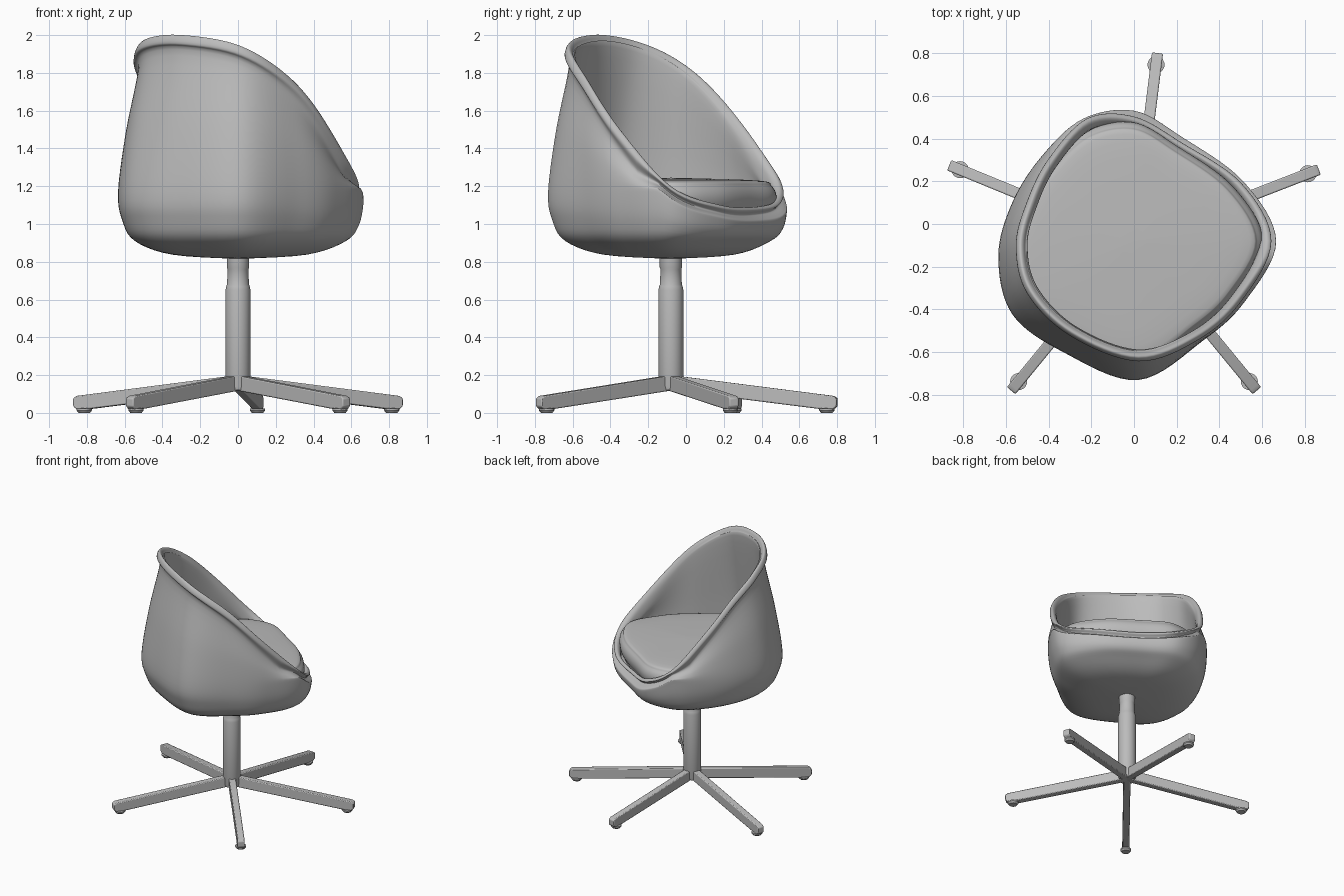
import bpy, bmesh, math
from mathutils import Vector

old = bpy.data.objects.get("Cube")
if old:
    bpy.data.objects.remove(old, do_unlink=True)

grey = bpy.data.materials.new("plain grey")
grey.use_nodes = True
grey.diffuse_color = (0.5, 0.5, 0.5, 1)
grey.node_tree.nodes["Principled BSDF"].inputs["Base Color"].default_value = (0.5, 0.5, 0.5, 1)

AXIS = Vector((0, -0.08, 0))


def finish(name, bm, angle=40):
    bmesh.ops.recalc_face_normals(bm, faces=bm.faces)
    mesh = bpy.data.meshes.new(name)
    bm.to_mesh(mesh)
    bm.free()
    mesh.materials.append(grey)
    obj = bpy.data.objects.new(name, mesh)
    bpy.context.collection.objects.link(obj)
    bpy.ops.object.select_all(action='DESELECT')
    obj.select_set(True)
    bpy.context.view_layer.objects.active = obj
    bpy.ops.object.shade_smooth_by_angle(angle=math.radians(angle))
    return obj


def spline(points, steps, closed):
    """Smooth curve passing through all the points."""
    n = len(points)
    pick = (lambda i: points[i % n]) if closed else (lambda i: points[max(0, min(n - 1, i))])
    out = []
    for i in range(n if closed else n - 1):
        a, b, c, d = (pick(i + k) for k in (-1, 0, 1, 2))
        for s in range(steps):
            t = s / steps
            out.append(b + (c - a) * (t / 2) + (a * 2 - b * 5 + c * 4 - d) * (t * t / 2)
                       + (b * 3 - a - c * 3 + d) * (t ** 3 / 2))
    return out if closed else out + [points[-1]]


def skin(name, columns, angle=60):
    """Surface over columns of points placed around the axis."""
    bm = bmesh.new()
    grid = [[bm.verts.new(p) for p in col] for col in columns]
    for a, b in zip(grid, grid[1:] + grid[:1]):
        for i in range(len(a) - 1):
            bm.faces.new((a[i], b[i], b[i + 1], a[i + 1]))
    bmesh.ops.remove_doubles(bm, verts=bm.verts, dist=0.0005)
    return finish(name, bm, angle)


def lathe(name, profile, centre, sides=32):
    """Turned part from (radius, height) pairs."""
    cols = []
    for k in range(sides):
        a = math.tau * k / sides
        cols.append([centre + Vector((r * math.cos(a), r * math.sin(a), z)) for r, z in profile])
    return skin(name, cols, 35)


# Slanted rim, and the widest outline of the tub below it
rim = [(-.55, -.1, 1.9), (-.5, .1, 1.76), (-.4, .3, 1.54), (-.22, .49, 1.26), (0, .5, 1.13),
       (.22, .38, 1.09), (.5, .19, 1.1), (.64, -.08, 1.2), (.5, -.36, 1.5), (.3, -.54, 1.76),
       (.02, -.64, 1.94), (-.3, -.52, 2), (-.5, -.32, 1.98)]
waist = [(-.635, -.15), (-.57, .1), (-.43, .32), (-.24, .49), (0, .53), (.22, .41), (.51, .2),
         (.665, -.08), (.52, -.36), (.33, -.54), (.02, -.73), (-.33, -.6), (-.57, -.42)]
rim = spline([Vector(p) for p in rim], 8, True)
waist = spline([Vector((x, y, 0)) for x, y in waist], 8, True)


def at(p, scale, z):
    q = AXIS + (p - AXIS) * scale
    return Vector((q.x, q.y, z))


# Tub: outside from the bottom up, over the rolled rim, then inside
columns = []
for p, w in zip(rim, waist):
    top = p.z
    wide = min(1.17, top - 0.08)
    drop = min(0.11, 0.5 * (top - wide))
    neck = at(p, 0.965, top - drop)
    mid = (at(w, 1, wide) + neck) / 2
    side = [at(w, 0, 0.815), at(w, 0.55, 0.838), at(w, 0.86, 0.91),
            at(w, 0.965, 0.91 + 0.42 * (wide - 0.91)), at(w, 1, wide),
            at(mid, 1.02, mid.z), neck, at(p, 1.005, top - 0.4 * drop),
            at(p, 0.97, top), at(p, 0.925, top - 0.03), at(p, 0.915, top - 0.12),
            at(w, 0.92, min(1.15, top - 0.13)), at(w, 0.85, 0.94), at(w, 0, 0.92)]
    columns.append(spline(side, 5, False))
skin("tub_shell", columns)

# Cushion filling the tub
puff = [(0, 1.0), (0.75, 1.02), (0.87, 1.07), (0.91, 1.14), (0.87, 1.2), (0.75, 1.23), (0, 1.245)]
skin("seat_cushion", [spline([at(w, s, z) for s, z in puff], 5, False) for w in waist])

# Gas column with a stepped collar
lathe("column", [(0, 0.12), (0.06, 0.12), (0.066, 0.14), (0.066, 0.65), (0.062, 0.67),
                 (0.058, 0.68), (0.055, 0.76), (0.059, 0.77), (0.059, 0.84), (0, 0.84)], AXIS)

# Five sloping legs with glides
for i, (x, y) in enumerate([(.11, .8), (-.865, .275), (.865, .255), (-.575, -.78), (.575, -.78)]):
    out = Vector((x, y, 0)) - AXIS
    length = out.length
    out.normalize()
    across = Vector((-out.y, out.x, 0)) * 0.026
    outline = [(0, 0.2), (length - 0.02, 0.09), (length, 0.078), (length, 0.035),
               (length - 0.02, 0.018), (length - 0.1, 0.022), (0, 0.12)]
    bm = bmesh.new()
    face = bm.faces.new([bm.verts.new(AXIS + out * r - across + Vector((0, 0, z)))
                         for r, z in outline])
    ext = bmesh.ops.extrude_face_region(bm, geom=[face])
    bmesh.ops.translate(bm, vec=across * 2,
                        verts=[v for v in ext["geom"] if isinstance(v, bmesh.types.BMVert)])
    leg = finish(f"leg_{i + 1}", bm, 30)
    bevel = leg.modifiers.new("soft edges", 'BEVEL')
    bevel.width = 0.006
    bevel.segments = 2
    lathe(f"glide_{i + 1}", [(0, 0), (0.03, 0), (0.04, 0.012), (0.04, 0.022), (0, 0.03)],
          AXIS + out * (length - 0.055), 20)
